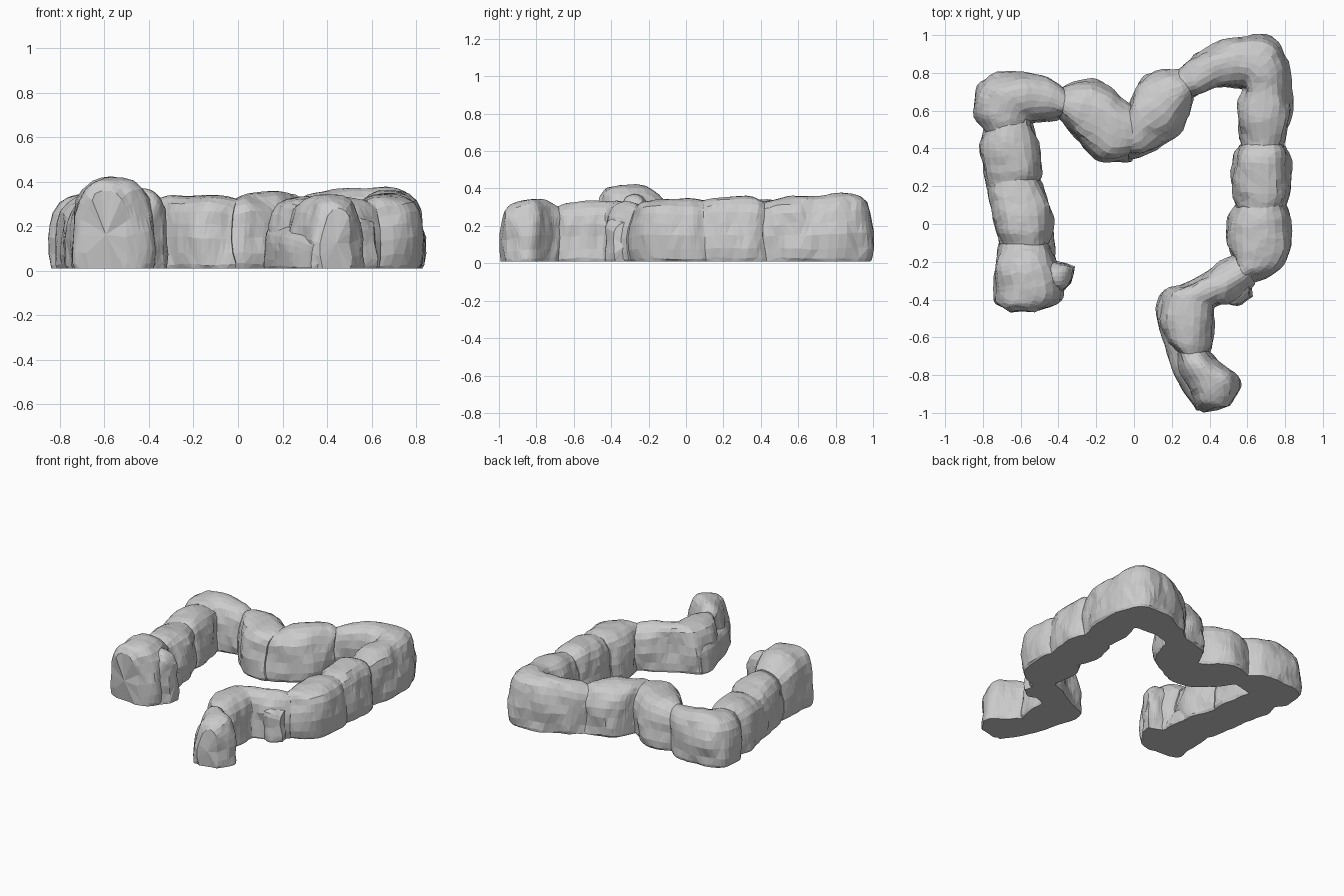
import bpy, bmesh
from mathutils import Vector, noise

# Half cross-section: (sideways fraction, height fraction), floor to crown
HALF = [(0.5, 0), (0.93, 0), (0.985, 0.05), (1, 0.2), (0.985, 0.42), (0.94, 0.6),
        (0.86, 0.76), (0.72, 0.88), (0.5, 0.955), (0.25, 0.99)]
RING = HALF + [(0, 1)] + [(-u, z) for u, z in reversed(HALF)]
STEPS = 5


def spline(pts, i, t):
    p1, p2 = pts[i], pts[i + 1]
    p0 = pts[i - 1] if i > 0 else [2 * a - b for a, b in zip(p1, p2)]
    p3 = pts[i + 2] if i + 2 < len(pts) else [2 * b - a for a, b in zip(p1, p2)]
    return [0.5 * (2 * b + (c - a) * t + (2 * a - 5 * b + 4 * c - d) * t * t
                   + (3 * b - a - 3 * c + d) * t ** 3) for a, b, c, d in zip(p0, p1, p2, p3)]


def lobe(name, stations, rough=0.022):
    """Loft one lumpy lobe; station = left x, y, right x, y, height."""
    rows = [spline(stations, i, k / STEPS) for i in range(len(stations) - 1) for k in range(STEPS)]
    rows.append(stations[-1])
    bm = bmesh.new()
    rings = []
    for lx, ly, rx, ry, h in rows:
        mid = Vector(((lx + rx) / 2, (ly + ry) / 2, 0))
        side = Vector(((rx - lx) / 2, (ry - ly) / 2, 0))
        ring = []
        for u, z in RING:
            p = mid + side * u + Vector((0, 0, 0.01 + (h - 0.01) * z))
            d = noise.noise_vector(p * 7) * rough + noise.noise_vector(p * 17) * rough * 0.4
            if z == 0:
                d.z = 0
            d.z *= 0.5
            ring.append(bm.verts.new(p + d))
        rings.append(ring)
    n = len(RING)
    for a, b in zip(rings, rings[1:]):
        for j in range(n):
            bm.faces.new((a[j], a[(j + 1) % n], b[(j + 1) % n], b[j]))
    # Slightly domed end caps
    for ring, inner in ((rings[0], rings[1]), (rings[-1], rings[-2])):
        c = sum((v.co for v in ring), Vector()) / n
        ci = sum((v.co for v in inner), Vector()) / n
        out = (c - ci).normalized() * 0.012
        out.z = 0
        c.z = ring[n // 2].co.z * 0.45
        tip = bm.verts.new(c + out)
        for j in range(n):
            bm.faces.new((ring[j], ring[(j + 1) % n], tip))
    bmesh.ops.recalc_face_normals(bm, faces=bm.faces)
    bmesh.ops.triangulate(bm, faces=bm.faces)
    me = bpy.data.meshes.new(name)
    bm.to_mesh(me)
    bm.free()
    ob = bpy.data.objects.new(name, me)
    bpy.context.collection.objects.link(ob)
    # Irregular facets
    dec = ob.modifiers.new("facets", 'DECIMATE')
    dec.ratio = 0.6
    return ob


# Left column, from the free front end to the back corner
lobe("left_end_pouch", [(-0.68, -0.45, -0.50, -0.45, 0.36), (-0.735, -0.41, -0.42, -0.43, 0.405),
                        (-0.74, -0.33, -0.37, -0.36, 0.42), (-0.74, -0.22, -0.41, -0.21, 0.41),
                        (-0.71, -0.10, -0.44, -0.11, 0.33)])
lobe("left_side_knob", [(-0.45, -0.19, -0.45, -0.38, 0.37), (-0.38, -0.20, -0.38, -0.36, 0.36),
                        (-0.325, -0.22, -0.33, -0.31, 0.28)])
lobe("left_lower_lobe", [(-0.70, -0.11, -0.45, -0.11, 0.32), (-0.74, -0.03, -0.43, -0.03, 0.345),
                         (-0.76, 0.10, -0.44, 0.09, 0.345), (-0.77, 0.22, -0.49, 0.23, 0.32)])
lobe("left_low_strip", [(-0.60, -0.22, -0.43, -0.21, 0.14), (-0.60, -0.08, -0.42, -0.08, 0.14),
                        (-0.60, 0.02, -0.44, 0.02, 0.12)])
lobe("left_upper_lobe", [(-0.77, 0.19, -0.50, 0.22, 0.31), (-0.80, 0.29, -0.48, 0.27, 0.335),
                         (-0.81, 0.42, -0.50, 0.41, 0.34), (-0.79, 0.53, -0.54, 0.55, 0.32)])
lobe("back_left_bend", [(-0.80, 0.50, -0.54, 0.53, 0.32), (-0.845, 0.60, -0.545, 0.535, 0.34),
                        (-0.81, 0.755, -0.53, 0.54, 0.345), (-0.64, 0.805, -0.50, 0.54, 0.345),
                        (-0.48, 0.78, -0.43, 0.55, 0.335), (-0.37, 0.72, -0.38, 0.57, 0.31)])

# Sagging middle span
lobe("middle_left_lobe", [(-0.38, 0.72, -0.39, 0.57, 0.31), (-0.28, 0.755, -0.33, 0.48, 0.335),
                          (-0.14, 0.735, -0.22, 0.37, 0.345), (-0.08, 0.68, -0.13, 0.325, 0.345),
                          (-0.02, 0.64, -0.02, 0.34, 0.325)])
lobe("middle_right_lobe", [(-0.03, 0.64, -0.04, 0.35, 0.325), (0.01, 0.72, 0.06, 0.365, 0.345),
                           (0.07, 0.79, 0.21, 0.46, 0.35), (0.18, 0.815, 0.29, 0.58, 0.345),
                           (0.26, 0.81, 0.31, 0.66, 0.32)])

# Back right bend and right column
lobe("back_right_bend", [(0.23, 0.81, 0.28, 0.66, 0.32), (0.34, 0.90, 0.37, 0.70, 0.355),
                         (0.50, 0.985, 0.48, 0.725, 0.37), (0.70, 0.995, 0.565, 0.72, 0.37),
                         (0.81, 0.89, 0.58, 0.70, 0.37), (0.83, 0.67, 0.56, 0.65, 0.36),
                         (0.82, 0.53, 0.55, 0.53, 0.35), (0.785, 0.41, 0.57, 0.41, 0.33)])
lobe("right_upper_lobe", [(0.79, 0.42, 0.56, 0.42, 0.33), (0.825, 0.34, 0.53, 0.34, 0.355),
                          (0.83, 0.19, 0.52, 0.18, 0.355), (0.80, 0.08, 0.55, 0.09, 0.33)])
lobe("right_lower_lobe", [(0.80, 0.09, 0.54, 0.09, 0.33), (0.825, 0.02, 0.50, 0.01, 0.345),
                          (0.82, -0.14, 0.49, -0.10, 0.345), (0.75, -0.26, 0.51, -0.17, 0.335),
                          (0.61, -0.31, 0.53, -0.19, 0.31)])

# Front right tail
lobe("tail_bend", [(0.64, -0.31, 0.52, -0.17, 0.31), (0.55, -0.40, 0.41, -0.23, 0.33),
                   (0.44, -0.43, 0.29, -0.31, 0.335), (0.42, -0.46, 0.16, -0.36, 0.335),
                   (0.425, -0.54, 0.14, -0.50, 0.335), (0.41, -0.63, 0.165, -0.61, 0.33),
                   (0.37, -0.69, 0.22, -0.68, 0.31)])
lobe("tail_side_lobe", [(0.46, -0.40, 0.44, -0.30, 0.24), (0.54, -0.43, 0.52, -0.27, 0.25),
                        (0.61, -0.38, 0.61, -0.26, 0.22)])
lobe("tail_tip", [(0.38, -0.67, 0.22, -0.69, 0.31), (0.45, -0.73, 0.24, -0.77, 0.335),
                  (0.55, -0.80, 0.29, -0.88, 0.34), (0.555, -0.87, 0.33, -0.965, 0.325),
                  (0.50, -0.96, 0.38, -0.995, 0.28)])
lobe("tail_foot", [(0.30, -0.37, 0.14, -0.38, 0.20), (0.32, -0.50, 0.115, -0.48, 0.22),
                   (0.38, -0.70, 0.175, -0.69, 0.20), (0.44, -0.85, 0.25, -0.86, 0.18),
                   (0.46, -0.96, 0.33, -0.985, 0.14)], 0.012)
